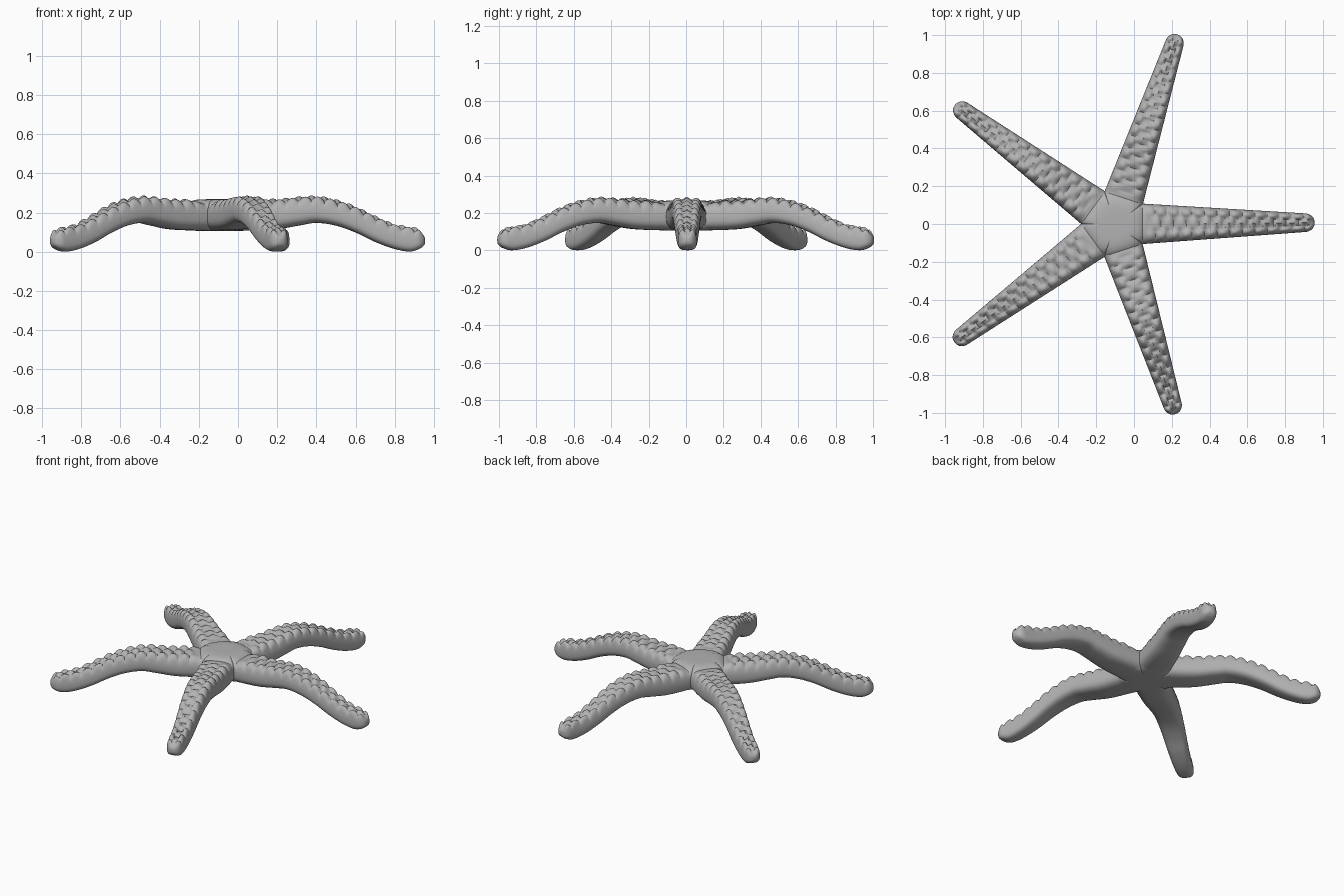
import bpy, bmesh, math

if "Cube" in bpy.data.objects:
    bpy.data.objects.remove(bpy.data.objects["Cube"])

CX = -0.10            # hub position on x
START, END = 0.145, 1.05
RING = 48
ANGLES = [0.4, 71.8, 143.4, 216.4, 287.6]

# Arm outline: distance from hub, upper height, lower height
PROFILE = [(0.0, .255, .108), (.14, .252, .108), (.3, .248, .115), (.42, .260, .135),
           (.5, .263, .147), (.6, .245, .133), (.7, .210, .098), (.8, .162, .050),
           (.9, .120, .014), (.98, .106, .001), (1.03, .094, .016), (1.05, .080, .032)]

mat = bpy.data.materials.new("plain grey")
mat.diffuse_color = (0.45, 0.45, 0.45, 1)
mat.use_nodes = True
mat.node_tree.nodes["Principled BSDF"].inputs["Base Color"].default_value = mat.diffuse_color


def heights(r):
    """Smooth interpolation of the upper and lower outline."""
    i = max(k for k in range(len(PROFILE) - 1) if PROFILE[k][0] <= r)
    a, b = PROFILE[i], PROFILE[i + 1]
    p, n = PROFILE[max(i - 1, 0)], PROFILE[min(i + 2, len(PROFILE) - 1)]
    d = b[0] - a[0]
    t = (r - a[0]) / d
    out = []
    for c in (1, 2):
        m0 = (b[c] - p[c]) / (b[0] - p[0]) * d
        m1 = (n[c] - a[c]) / (n[0] - a[0]) * d
        out.append((2*t**3 - 3*t**2 + 1) * a[c] + (t**3 - 2*t**2 + t) * m0
                   + (3*t**2 - 2*t**3) * b[c] + (t**3 - t**2) * m1)
    return out


def section(r, bumps=True):
    """Rounded box cross-section with three rows of knobs on the back."""
    top, low = heights(r)
    u = max(0, (r - 1.0) / (END - 1.0))
    half = (0.107 - (r - START) * 0.067) * (1 - 0.45 * u**3)
    mid, hz = (top + low) / 2, (top - low) / 2
    pts = []
    for k in range(RING):
        a = math.tau * k / RING
        c, s = math.cos(a), math.sin(a)
        w = half * math.copysign(abs(c) ** 0.6, c)
        z = mid + hz * math.copysign(abs(s) ** 0.72, s)
        if bumps and s > 0.2:
            col = 1.5 * (w / half + 1)             # three knob columns
            shift = 0.5 if 1 <= col < 2 else 0.0   # middle row is staggered
            along = abs(math.sin(math.pi * ((r - START) / 0.066 + shift)))
            across = abs(math.sin(math.pi * col))
            fade = min(1, (r - START) / 0.08) * min(1, (END - r) / 0.03)
            z += 0.024 * along ** 0.8 * across ** 0.6 * fade * min(1, (s - 0.2) / 0.3)
        pts.append((r, w, z))
    return pts


def bridge(bm, a, b):
    for k in range(len(a)):
        j = (k + 1) % len(a)
        bm.faces.new((a[k], a[j], b[j], b[k]))


def finish(bm, name, angle):
    bmesh.ops.remove_doubles(bm, verts=bm.verts, dist=1e-5)
    bmesh.ops.recalc_face_normals(bm, faces=bm.faces)
    me = bpy.data.meshes.new(name)
    bm.to_mesh(me)
    bm.free()
    me.materials.append(mat)
    ob = bpy.data.objects.new(name, me)
    bpy.context.collection.objects.link(ob)
    ob.location.x = CX
    bpy.ops.object.select_all(action='DESELECT')
    ob.select_set(True)
    bpy.context.view_layer.objects.active = ob
    bpy.ops.object.shade_smooth_by_angle(angle=math.radians(angle))
    return ob


# Arms
for i, deg in enumerate(ANGLES):
    bm = bmesh.new()
    prev, steps = None, 150
    for n in range(steps + 1):
        r = START - 0.005 + (END - START + 0.005) * n / steps
        ring = [bm.verts.new(p) for p in section(min(r, END))]
        if prev:
            bridge(bm, prev, ring)
        else:
            bm.faces.new(ring)
        prev = ring
    # Blunt rounded tip
    cx = sum(v.co.y for v in prev) / RING
    cz = sum(v.co.z for v in prev) / RING
    for f, dx in ((0.6, 0.004), (0.2, 0.006)):
        ring = [bm.verts.new((END + dx, cx + (v.co.y - cx) * f, cz + (v.co.z - cz) * f))
                for v in prev] if f == 0.6 else \
               [bm.verts.new((END + dx, cx + (v.co.y - cx) * f / 0.6,
                              cz + (v.co.z - cz) * f / 0.6)) for v in prev]
        bridge(bm, prev, ring)
        prev = ring
    bm.faces.new(prev)
    finish(bm, f"arm_{i + 1}", 60).rotation_euler.z = math.radians(deg)

# Central disc: five wedges that blend the arm section into a shallow dome
bm = bmesh.new()
base = section(START, bumps=False)
half_ring = RING // 2
for i in range(5):
    a = math.tau * i / 5
    ca, sa = math.cos(a), math.sin(a)
    for side, zc in ((0, 0.268), (1, 0.106)):
        edge = [base[(side * half_ring + k) % RING] for k in range(half_ring + 1)]
        prev = None
        for t in (1, .97, .93, .87, .78, .65, .5, .35, .2, .08):
            row = [bm.verts.new((t * (x * ca - y * sa), t * (x * sa + y * ca),
                                 zc + (z - zc) * t ** 6)) for x, y, z in edge]
            if prev:
                for k in range(half_ring):
                    bm.faces.new((prev[k], prev[k + 1], row[k + 1], row[k]))
            prev = row
        centre = bm.verts.new((0, 0, zc))
        for k in range(half_ring):
            bm.faces.new((prev[k], prev[k + 1], centre))
finish(bm, "central_disc", 60)
